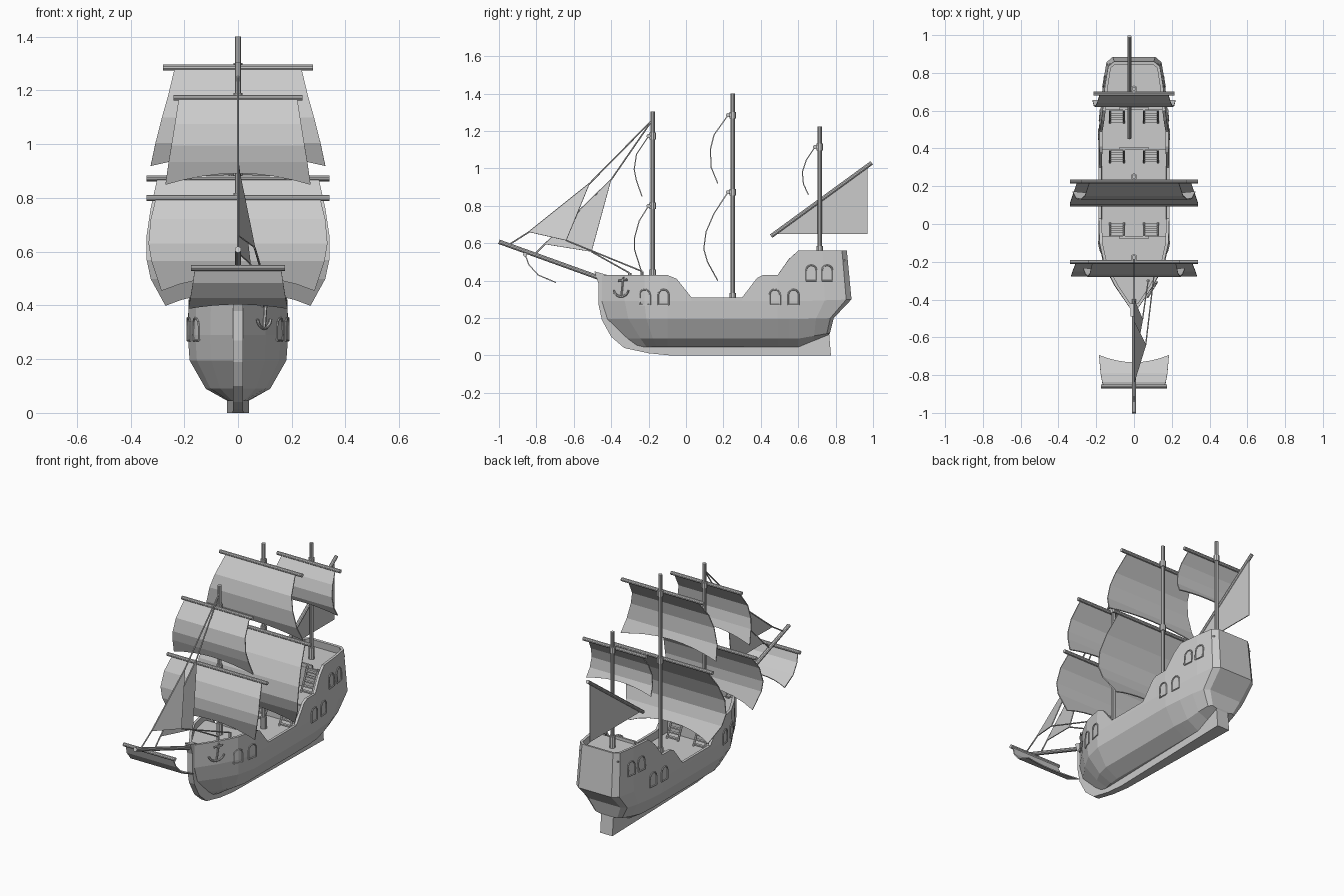
import bpy, bmesh, math
from mathutils import Vector

cube = bpy.data.objects.get("Cube")
if cube:
    bpy.data.objects.remove(cube)

grey = bpy.data.materials.new("plain grey")
grey.use_nodes = True
COLOUR = (0.6, 0.6, 0.6, 1)
grey.diffuse_color = COLOUR
for node in grey.node_tree.nodes:
    if node.type == 'BSDF_PRINCIPLED':
        node.inputs["Base Color"].default_value = COLOUR


def finish(name, bm, thick=0, offset=0):
    bmesh.ops.recalc_face_normals(bm, faces=bm.faces)
    mesh = bpy.data.meshes.new(name)
    bm.to_mesh(mesh)
    bm.free()
    obj = bpy.data.objects.new(name, mesh)
    bpy.context.collection.objects.link(obj)
    mesh.materials.append(grey)
    if thick:
        mod = obj.modifiers.new("thickness", 'SOLIDIFY')
        mod.thickness, mod.offset = thick, offset
    return obj


def loft(rows, bm):
    """Join rows of points with quads."""
    grid = [[bm.verts.new(p) for p in row] for row in rows]
    for a, b in zip(grid, grid[1:]):
        for i in range(len(a) - 1):
            bm.faces.new((a[i], a[i + 1], b[i + 1], b[i]))
    return grid


def rods(name, segments, r, sides=10):
    bm = bmesh.new()
    for a, b in segments:
        a, b = Vector(a), Vector(b)
        turn = (b - a).to_track_quat('Z', 'Y').to_matrix().to_4x4()
        turn.translation = (a + b) / 2
        bmesh.ops.create_cone(bm, cap_ends=True, segments=sides, radius1=r, radius2=r,
                              depth=(b - a).length, matrix=turn)
    return finish(name, bm)


def path(points):
    return list(zip(points, points[1:]))


def box(bm, centre, size):
    made = bmesh.ops.create_cube(bm, size=1)["verts"]
    for v in made:
        v.co = Vector([c + p * s for c, p, s in zip(centre, v.co, size)])


def lookup(table, y):
    if y <= table[0][0]:
        return table[0][1]
    for (a, p), (b, q) in path(table):
        if y <= b:
            return p + (q - p) * (y - a) / (b - a)
    return table[-1][1]


# Hull shape: rail height and plan width along the length
RAIL = [(-.45, .43), (-.1, .43), (-.05, .41), (.03, .31), (.3, .31), (.38, .415),
        (.41, .43), (.49, .43), (.55, .515), (.6, .56)]
PLAN = [(-.45, .1), (-.33, .55), (-.22, .85), (-.1, 1), (.49, 1), (.6, .95),
        (.74, .88), (.85, .78), (.885, .6)]
WIDTH = [.04, .12, .18, .187]
HEIGHT = [.045, .09, .195, .29]
STERN_Z = [.11, .12, .2, .3]
BOW_Y = [-.27, -.32, -.42, -.45, -.45]
STERN_Y = [.765, .77, .79, .885, .86]


def side_x(y, z):
    return lookup(PLAN, y) * (.187 - .06 * max(0, z - .36))


def station(y, bow=0, stern=0, frac=None):
    half = []
    for i in range(5):
        yy = y + (BOW_Y[i] - y) * bow + (STERN_Y[i] - y) * stern
        f = lookup(PLAN, y) if frac is None else frac
        if i < 4:
            z, w = HEIGHT[i] + (STERN_Z[i] - HEIGHT[i]) * stern, WIDTH[i]
        else:
            z = lookup(RAIL, yy)
            w = .187 - .06 * max(0, z - .36)
        half.append((w * f, yy, z))
    return [(-x, y, z) for x, y, z in reversed(half)] + half


bm = bmesh.new()
rows = [station(-.1, bow=u, frac=f) for u, f in ((1, .1), (.65, .55), (.35, .85))]
rows += [station(y) for y, _ in RAIL[1:]]
rows += [station(.6, stern=u, frac=f) for u, f in ((.5, .88), (.9, .78), (1, .6))]
grid = loft(rows, bm)
for ring in (grid[0], grid[-1]):
    for i in range(4):
        bm.faces.new((ring[i], ring[i + 1], ring[8 - i], ring[9 - i]))
finish("hull", bm, .016, -1)

# Stem, keel and rudder, widening towards the stern
outer = [(-.49, .45), (-.467, .38), (-.467, .27), (-.45, .19), (-.4, .1), (-.33, .04),
         (-.2, .012), (-.08, 0), (.6, 0), (.775, 0)]
inner = [(-.42, .43), (-.42, .38), (-.42, .27), (-.39, .19), (-.32, .12), (-.26, .07),
         (-.2, .06), (-.08, .06), (.6, .06), (.765, .12)]
bm = bmesh.new()
rows = []
for (a, b), (c, d) in zip(outer, inner):
    w = .018 + .024 * max(0, a + .2)
    rows.append([(-w, a, b), (w, a, b), (w, c, d), (-w, c, d), (-w, a, b)])
grid = loft(rows, bm)
for ring in (grid[0], grid[-1]):
    bm.faces.new(ring[:4])
bmesh.ops.remove_doubles(bm, verts=bm.verts, dist=.0001)
finish("keel", bm)

# Decks with the bulkheads between them
MAIN, UPPER, POOP = .26, .385, .51
for name, y0, y1, z in (("fore_deck", -.44, -.07, UPPER), ("main_deck", -.07, .4, MAIN),
                        ("quarter_deck", .4, .61, UPPER), ("poop_deck", .61, .85, POOP)):
    ys = [y0] + [y for y, _ in PLAN if y0 < y < y1] + [y1]
    bm = bmesh.new()
    loft([[(s * (side_x(y, z) - .006), y, z) for s in (-1, 1)] for y in ys], bm)
    finish(name, bm, .008)
for name, y, low, high in (("fore", -.07, MAIN, UPPER), ("quarter", .4, MAIN, UPPER),
                           ("poop", .61, UPPER, POOP)):
    bm = bmesh.new()
    half = side_x(y, high) - .01
    box(bm, (0, y, (low + high) / 2), (2 * half, .01, high - low))
    box(bm, (0, y, high + .012), (.16, .012, .02))
    finish(name + "_bulkhead", bm)

    # Pair of ladders against each bulkhead
    out = 1 if name == "fore" else -1
    bm = bmesh.new()
    for x in (-.09, .09):
        for i in range(5):
            t = (i + .5) / 5
            box(bm, (x, y + out * (.01 + .06 * (1 - t)), low + (high - low) * t), (.07, .016, .008))
    finish(name + "_ladder_steps", bm)
    rods(name + "_ladder_sides",
         [((x + s, y + out * .075, low), (x + s, y + out * .008, high + .015))
          for x in (-.09, .09) for s in (-.037, .037)], .006, 6)

# Arched window frames on both sides
for side, tag in ((1, "left"), (-1, "right")):
    for n, (yc, z0) in enumerate(((-.22, .27), (-.12, .27), (.475, .27), (.575, .27),
                                  (.67, .4), (.755, .4))):
        flat = [(-.028, 0), (-.028, .055)]
        flat += [(-.028 * math.cos(a), .055 + .028 * math.sin(a))
                 for a in (math.pi * k / 6 for k in range(1, 6))]
        flat += [(.028, .055), (.028, 0), (-.028, 0)]
        pts = [(side * (side_x(yc + u, z0 + v) + .001), yc + u, z0 + v) for u, v in flat]
        rods(f"window_frame_{tag}_{n + 1}", path(pts), .004, 6)


# Anchor on the left bow
def on_bow(y, z):
    return (.108 + .62 * (y + .33), y, z)


arms = [on_bow(-.347 + .04 * math.sin(a), .355 - .04 * math.cos(a))
        for a in (math.radians(d) for d in range(-80, 81, 20))]
rods("anchor", path(arms) + [(on_bow(-.347, .315), on_bow(-.335, .42)),
                             (on_bow(-.36, .4), on_bow(-.315, .405))], .006, 6)

# Masts with foot collars
for name, y, foot, top in (("fore", -.178, UPPER, 1.305), ("main", .25, MAIN, 1.4),
                           ("mizzen", .715, POOP, 1.225)):
    rods(name + "_mast", [((0, y, foot), (0, y, top))], .0115)
    rods(name + "_mast_collar", [((0, y, foot), (0, y, foot + .075))], .018)
rods("bowsprit", [((0, -1, .608), (0, -.4, .392))], .012)


# Square sails hung from yards; rows hold y, z and half width
def square_sail(name, yard, rows, mast_y=None, arch=.5):
    y, z, _ = rows[0]
    rods(name + "_yard", [((-yard, y, z), (yard, y, z))], .011)
    if mast_y is not None:
        rods(name + "_yard_collar", [((0, mast_y, z - .018), (0, mast_y, z + .018))], .018)
        rods(name + "_yard_bracket", [((0, y, z), (0, mast_y, z))], .009)
    cols = [k / 4 for k in range(-4, 5)]
    grid = [[(s * w, y, z) for s in cols] for y, z, w in rows]
    grid[-1] = [tuple(Vector(p).lerp(Vector(q), arch * (1 - s * s)))
                for p, q, s in zip(grid[-1], grid[-2], cols)]
    bm = bmesh.new()
    loft(grid, bm)
    finish(name, bm, .006)


square_sail("main_top_sail", .28, [(.225, 1.285, .235), (.15, 1.18, .26), (.13, 1.1, .283),
                                   (.135, 1.005, .307), (.17, .92, .325)], .25)
square_sail("main_course_sail", .34, [(.225, .873, .3), (.15, .76, .325), (.107, .66, .34),
                                      (.095, .57, .34), (.115, .5, .325), (.17, .4, .27)], .25)
square_sail("fore_top_sail", .24, [(-.2, 1.173, .22), (-.265, 1.075, .235), (-.277, .995, .248),
                                   (-.265, .935, .258), (-.235, .85, .27)], -.178)
square_sail("fore_course_sail", .34, [(-.2, .8, .305), (-.25, .72, .325), (-.275, .63, .333),
                                      (-.275, .565, .322), (-.24, .455, .285)], -.178)
square_sail("mizzen_top_sail", .215, [(.69, 1.115, .18), (.643, 1.045, .195), (.622, .98, .205),
                                      (.628, .915, .213), (.655, .86, .22)], .715)
square_sail("bowsprit_sail", .175, [(-.86, .54, .16), (-.84, .485, .168), (-.79, .43, .177),
                                    (-.695, .39, .185)], arch=.4)


# Triangular sails
def triangle_sail(name, corners):
    bm = bmesh.new()
    bm.faces.new([bm.verts.new(c) for c in corners])
    finish(name, bm, .005)


X = -.025
triangle_sail("lateen_sail", [(X, .47, .65), (X, .97, .65), (X, .97, 1.01)])
rods("lateen_yard", [((X, .455, .638), (X, .993, 1.03))], .011)

for name, head, tack, clew, bow, sheet in (
        ("outer_jib", (0, -.515, .92), (0, -.84, .66), (.062, -.64, .615),
         (0, -.95, .59), (.11, -.235, .45)),
        ("inner_jib", (0, -.4, .94), (0, -.755, .595), (.045, -.505, .555),
         (0, -.81, .54), (.075, -.3, .44))):
    triangle_sail(name, [head, tack, clew])
    rods(name + "_stay", path([(0, -.178, 1.262), head, tack, bow]), .004, 6)
    rods(name + "_sheet", [(clew, sheet)], .004, 6)
    rods(name + "_cleat", [((sheet[0], sheet[1], UPPER), sheet)], .009, 8)
